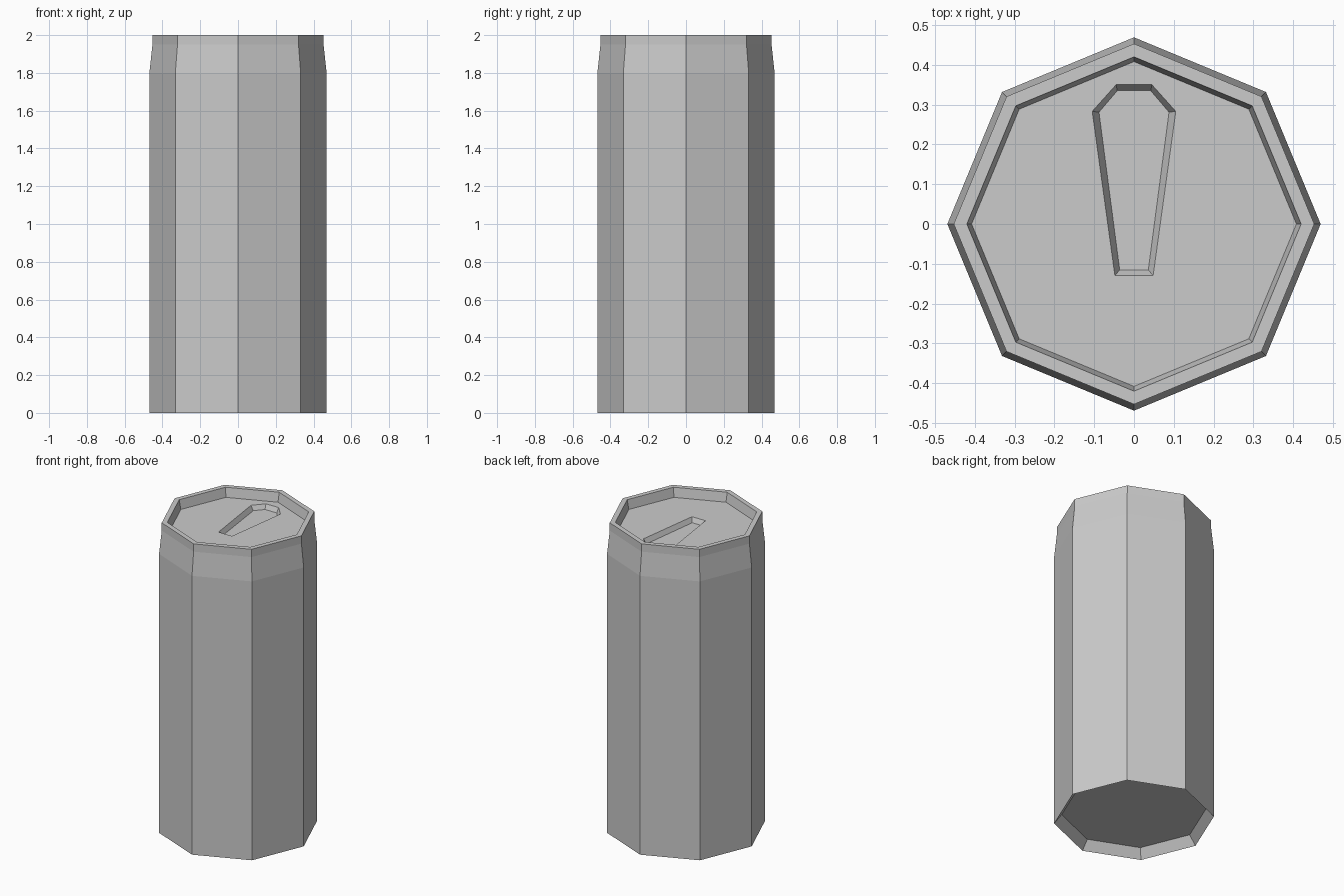
import bpy, bmesh
from math import cos, sin, pi

cube = bpy.data.objects.get("Cube")
if cube:
    bpy.data.objects.remove(cube, do_unlink=True)

SIDES = 8
FLOOR_Z = 1.94      # sunken lid
SLOT_Z = 1.91       # floor of the opening
LID_R = 0.408

metal = bpy.data.materials.new("plain_grey_metal")
metal.use_nodes = True
grey = (0.6, 0.6, 0.6, 1)
metal.diffuse_color = grey
metal.node_tree.nodes["Principled BSDF"].inputs["Base Color"].default_value = grey


def ring(bm, r, z):
    return [bm.verts.new((r * cos(2 * pi * i / SIDES), r * sin(2 * pi * i / SIDES), z))
            for i in range(SIDES)]


def bridge(bm, a, b):
    n = len(a)
    for i in range(n):
        j = (i + 1) % n
        bm.faces.new((a[i], a[j], b[j], b[i]))


def finish(bm, name):
    mesh = bpy.data.meshes.new(name)
    bm.to_mesh(mesh)
    bm.free()
    mesh.materials.append(metal)
    obj = bpy.data.objects.new(name, mesh)
    bpy.context.collection.objects.link(obj)


# can body: hollowed base, straight wall, tapered neck, rim and inner rim wall
profile = [(0.425, 0.058), (0.469, 0), (0.469, 1.8), (0.453, 1.95),
           (0.453, 2), (0.42, 2), (LID_R, FLOOR_Z)]
bm = bmesh.new()
rings = [ring(bm, r, z) for r, z in profile]
for low, high in zip(rings, rings[1:]):
    bridge(bm, low, high)
bm.faces.new(rings[0][::-1])
finish(bm, "can_body")


# lid with a sunken tapered opening
def slot_outline(bm, half, z):
    right = [(x, y, z) for x, y in half]
    left = [(-x, y, z) for x, y in reversed(half)]
    return [bm.verts.new(p) for p in right + left]


bm = bmesh.new()
edge = ring(bm, LID_R, FLOOR_Z)
top = slot_outline(bm, [(0.048, -0.13), (0.105, 0.283), (0.045, 0.35)], FLOOR_Z)
loops = [bm.edges.new((lp[i - 1], lp[i])) for lp in (edge, top) for i in range(len(lp))]
bmesh.ops.triangle_fill(bm, use_beauty=True, edges=loops, normal=(0, 0, 1))
for f in bm.faces:
    f.normal_update()
    if f.normal.z < 0:
        f.normal_flip()
base = slot_outline(bm, [(0.036, -0.115), (0.088, 0.281), (0.042, 0.335)], SLOT_Z)
bridge(bm, top, base)
bm.faces.new(base)
finish(bm, "lid_with_opening")
